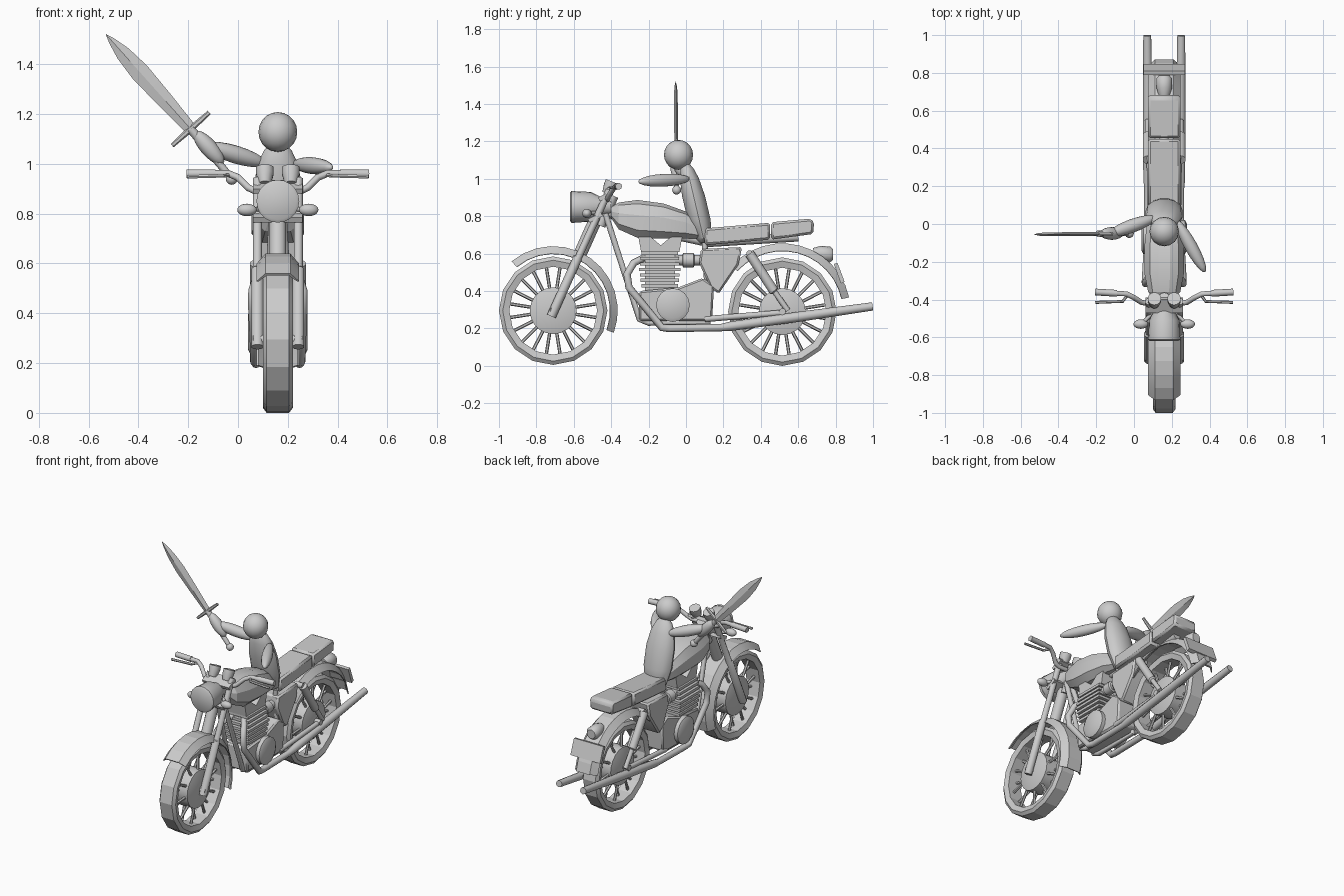
import bpy, bmesh
from math import sin, cos, pi, radians
from mathutils import Vector as V

if "Cube" in bpy.data.objects:
    bpy.data.objects.remove(bpy.data.objects["Cube"])

CX = 0.16  # the bike's centre plane; all x values below are relative to it


def finish(name, bm, angle=25, mirror=False, bevel=0):
    bmesh.ops.recalc_face_normals(bm, faces=bm.faces)
    me = bpy.data.meshes.new(name)
    bm.to_mesh(me)
    bm.free()
    for p in me.polygons:
        p.use_smooth = True
    me.set_sharp_from_angle(angle=radians(angle))
    ob = bpy.data.objects.new(name, me)
    ob.location.x = CX
    bpy.context.collection.objects.link(ob)
    if bevel:
        m = ob.modifiers.new("bevel", 'BEVEL')
        m.width, m.segments = bevel, 1
    if mirror:
        ob.modifiers.new("mirror", 'MIRROR').use_mirror_merge = False
    return ob


def loft(name, rings, closed=False, **kw):
    bm = bmesh.new()
    vs = [[bm.verts.new(p) for p in r] for r in rings]
    n, k = len(vs), len(vs[0])
    for i in range(n if closed else n - 1):
        a, b = vs[i], vs[(i + 1) % n]
        for j in range(k):
            bm.faces.new((a[j], a[(j + 1) % k], b[(j + 1) % k], b[j]))
    if not closed:
        bm.faces.new(vs[0])
        bm.faces.new(vs[-1])
    return finish(name, bm, **kw)


def tube(name, pts, r, sides=10, **kw):
    pts = [V(p) for p in pts]
    rs = r if isinstance(r, (list, tuple)) else [r] * len(pts)
    d = pts[-1] - pts[0]
    ref = V((0, 0, 0))
    ref[min(range(3), key=lambda i: abs(d[i]))] = 1
    rings = []
    for i, p in enumerate(pts):
        t = V((0, 0, 0))
        if i:
            t += (p - pts[i - 1]).normalized()
        if i < len(pts) - 1:
            t += (pts[i + 1] - p).normalized()
        u = t.cross(ref).normalized()
        w = t.cross(u).normalized()
        rings.append([p + rs[i] * (u * cos(a) + w * sin(a))
                      for a in (2 * pi * j / sides for j in range(sides))])
    kw.setdefault("angle", 42)
    return loft(name, rings, **kw)


def prism(name, yz, x0, x1, **kw):
    return loft(name, [[(x, y, z) for y, z in yz] for x in (x0, x1)], **kw)


def sweep(name, section, cy, cz, a0, a1, n, **kw):
    """Sweep an (x, radius) section round the wheel axis."""
    full = a1 - a0 == 360
    rings = []
    for i in range(n if full else n + 1):
        a = radians(a0 + (a1 - a0) * i / n)
        rings.append([(x, cy + r * cos(a), cz + r * sin(a)) for x, r in section])
    return loft(name, rings, closed=full, **kw)


def ellipsoid(name, a, b, r, **kw):
    a, b = V(a), V(b)
    bm = bmesh.new()
    bmesh.ops.create_uvsphere(bm, u_segments=16, v_segments=10, radius=1)
    q = (b - a).to_track_quat('Z', 'Y')
    for v in bm.verts:
        v.co = (a + b) / 2 + q @ V((v.co.x * r, v.co.y * r, v.co.z * (b - a).length / 2))
    kw.setdefault("angle", 60)
    return finish(name, bm, **kw)


# Wheels: tyre, hub, spokes and fender
TYRE = [(-.05, .235), (-.06, .27), (-.045, .29), (.045, .29), (.06, .27), (.05, .235)]
FENDER = [(-.085, .305), (-.05, .345), (.05, .345), (.085, .305),
          (.078, .303), (.045, .334), (-.045, .334), (-.078, .303)]
for side, cy, cz, a0, a1, grow in (("front", -.71, .295, 130, -20, 0),
                                   ("rear", .515, .29, 138, 12, .02)):
    sweep(side + "_tyre", TYRE, cy, cz, 0, 360, 16, angle=15)
    tube(side + "_hub", [(x, cy, cz) for x in (-.06, -.045, .045, .06)],
         [.07, .125, .125, .07], sides=20, angle=20)
    tube(side + "_axle", [(-.1, cy, cz), (.1, cy, cz)], .018)
    for i in range(20):
        a = 2 * pi * (i + .5) / 20
        d = V((0, cos(a), sin(a)))
        x = V((.025 * (-1) ** i, 0, 0))
        c = V((0, cy, cz))
        tube(f"{side}_spoke_{i}", [c + x + d * .115, c + x * .4 + d * .245], .009, sides=6)
    sweep(side + "_fender", [(x, r + grow) for x, r in FENDER], cy, cz, a0, a1, 12, angle=10)

# Fork, yokes and steering head
tube("fork_leg", [(.082, -.72, .265), (.082, -.58, .575), (.082, -.575, .58), (.082, -.41, .94)],
     [.025, .025, .019, .019], mirror=True)
for nm, y, z in (("upper_yoke", -.425, .905), ("lower_yoke", -.48, .79)):
    prism(nm, [(y - .035, z - .025), (y + .035, z + .01), (y + .025, z + .03), (y - .045, z - .005)],
          -.1, .1)
tube("steering_head", [(0, -.46, .75), (0, -.39, .91)], .03)
tube("fender_brace", [(0, -.565, .60), (0, -.48, .79)], .035)

# Headlight, indicators and gauges
tube("headlight", [(0, -.605, .85), (0, -.618, .85), (0, -.618, .85001), (0, -.6, .85), (0, -.51, .85),
                   (0, -.45, .85), (0, -.40, .85)][3:], [.084, .08, .05, .04], sides=20, angle=30)
tube("headlight_rim", [(0, -.62, .85), (0, -.612, .85), (0, -.595, .85)], [.074, .086, .086], sides=20)
tube("indicator_stalk", [(.06, -.47, .82), (.12, -.53, .815)], .01, mirror=True)
ellipsoid("indicator", (.085, -.53, .815), (.163, -.53, .815), .025, mirror=True)
tube("gauge", [(.052, -.425, .92), (.052, -.405, .96), (.052, -.395, .985)], [.025, .036, .036],
     sides=14, mirror=True)

# Handlebars, grips and levers
tube("handlebar", [(0, -.42, .89), (.09, -.42, .89), (.12, -.415, .905), (.16, -.39, .945),
                   (.2, -.37, .962), (.36, -.36, .96)], .014, mirror=True)
tube("grip", [(.25, -.367, .961), (.366, -.36, .96)], .018, mirror=True)
tube("lever", [(.19, -.37, .955), (.22, -.41, .952), (.365, -.415, .948)], .008, sides=6, mirror=True)

# Fuel tank
rings = []
for y, z0, z1, hw in ((-.4, .79, .85, .05), (-.36, .73, .873, .085), (-.26, .685, .887, .105),
                      (-.12, .68, .868, .105), (0, .68, .825, .092), (.09, .68, .755, .06)):
    h = z1 - z0
    half = [(.6, 0), (1, .2), (1, .6), (.72, .9), (.3, 1)]
    rings.append([(s * x * hw, y, z0 + t * h)
                  for s, prof in ((1, half), (-1, half[::-1])) for x, t in prof])
loft("fuel_tank", rings, angle=20)

# Seat in two cushions
prism("front_cushion", [(.1, .645), (.1, .735), (.45, .765), (.45, .675)], -.085, .085, bevel=.012)
prism("rear_cushion", [(.455, .675), (.455, .768), (.665, .787), (.685, .77), (.68, .705)],
      -.085, .085, bevel=.012)

# Engine: crankcase, round covers, finned barrel, notched head, intake
prism("crankcase", [(-.25, .40), (-.04, .42), (.09, .47), (.15, .43), (.14, .255), (.1, .24), (-.25, .24)],
      -.085, .085, bevel=.01)
tube("engine_cover", [(.08, -.07, .325), (.11, -.07, .325), (.12, -.07, .325)], [.09, .09, .07],
     sides=16, mirror=True)
prism("barrel", [(-.22, .4), (-.22, .63), (-.06, .63), (-.06, .4)], -.06, .06)
for i in range(7):
    z, g = .42 + .029 * i, .012 * abs(i - 3) / 3
    prism(f"fin_{i}", [(-.25 + g, z), (-.03 - g, z), (-.03 - g, z + .017), (-.25 + g, z + .017)],
          -.095 + g, .095 - g)
prism("cylinder_head", [(-.255, .69), (-.19, .69), (-.135, .645), (-.08, .69), (-.02, .69),
                        (-.035, .61), (-.24, .61)], -.07, .07)
tube("intake", [(.04, -.06, .565), (.04, -.02, .565), (.04, -.015, .565), (.04, .04, .565),
                (.04, .045, .565), (.04, .1, .565)], [.028, .028, .038, .038, .028, .028], mirror=True)
prism("side_panel", [(.08, .625), (.3, .635), (.28, .54), (.175, .385), (.13, .42), (.07, .55)],
      -.085, .085, bevel=.01)

# Frame, swingarm and rear shocks
tube("down_tube", [(.02, -.43, .81), (.05, -.25, .25), (.05, -.2, .23), (.05, .12, .23), (.05, .1, .66)],
     .016, mirror=True)
tube("backbone", [(0, -.42, .82), (0, -.2, .73), (0, .12, .66), (0, .6, .69)], .025)
tube("swingarm", [(.075, .1, .25), (.08, .53, .285)], .016, mirror=True)
tube("shock", [(.088, .34, .6), (.088, .47, .4), (.088, .475, .395), (.088, .545, .295)],
     [.026, .026, .015, .015], mirror=True)
tube("shock_mount", [(.03, .34, .6), (.09, .34, .6)], .018, mirror=True)

# Exhaust pipes and mufflers
tube("exhaust", [(.04, -.22, .58), (.08, -.28, .55), (.1, -.315, .49), (.1, -.305, .42), (.09, -.13, .205),
                 (.087, -.09, .2), (.087, .19, .205), (.087, .24, .212), (.087, .6, .262), (.09, .998, .318)],
     [.02, .02, .02, .02, .02, .02, .02, .025, .027, .022], mirror=True)

# Tail light and plate
tube("tail_light", [(0, .68, .6), (0, .72, .6), (0, .77, .595), (0, .785, .595)],
     [.03, .042, .042, .03], sides=14)
prism("rear_plate", [(.79, .545), (.81, .55), (.848, .45), (.828, .44)], -.11, .11)

# Rider: torso, head, arms
rings = []
for t, rx, ry in ((0, .04, .025), (.06, .075, .045), (.3, .098, .063), (.6, .098, .063),
                  (.82, .08, .052), (.94, .055, .036), (1, .03, .02)):
    rings.append([(rx * cos(a), .1 - .1 * t + ry * sin(a), .655 + .425 * t)
                  for a in (2 * pi * j / 14 for j in range(14))])
loft("torso", rings, angle=35)
ellipsoid("head", (0, -.04, 1.048), (0, -.04, 1.208), .078)
ellipsoid("resting_arm", (.065, .02, 1.0), (.217, -.255, .985), .034)
ellipsoid("raised_upper_arm", (-.045, .035, 1.0), (-.295, -.055, 1.075), .036)
ellipsoid("raised_hand", (-.22, -.05, 1.0), (-.335, -.05, 1.13), .034)

# Sword: pommel, handle, guard, leaf-shaped blade
pommel, guard, tip = V((-.185, -.05, .94)), V((-.35, -.052, 1.14)), V((-.69, -.055, 1.52))
side, thick = V((.745, 0, .667)), V((0, .01, 0))
ellipsoid("pommel", pommel - V((0, 0, .024)), pommel + V((0, 0, .024)), .024)
tube("sword_handle", [pommel, guard], [.014, .018])
tube("sword_guard", [guard - side * .1, guard, guard + side * .1], [.009, .013, .009], sides=6)
rings = []
for t, w in ((0, .024), (.3, .033), (.6, .039), (.8, .03), (.93, .014), (1, .001)):
    p = guard.lerp(tip, t)
    k = thick * min(1, w / .02)
    rings.append([p + side * w, p + k, p - side * w, p - k])
loft("sword_blade", rings, angle=20)
